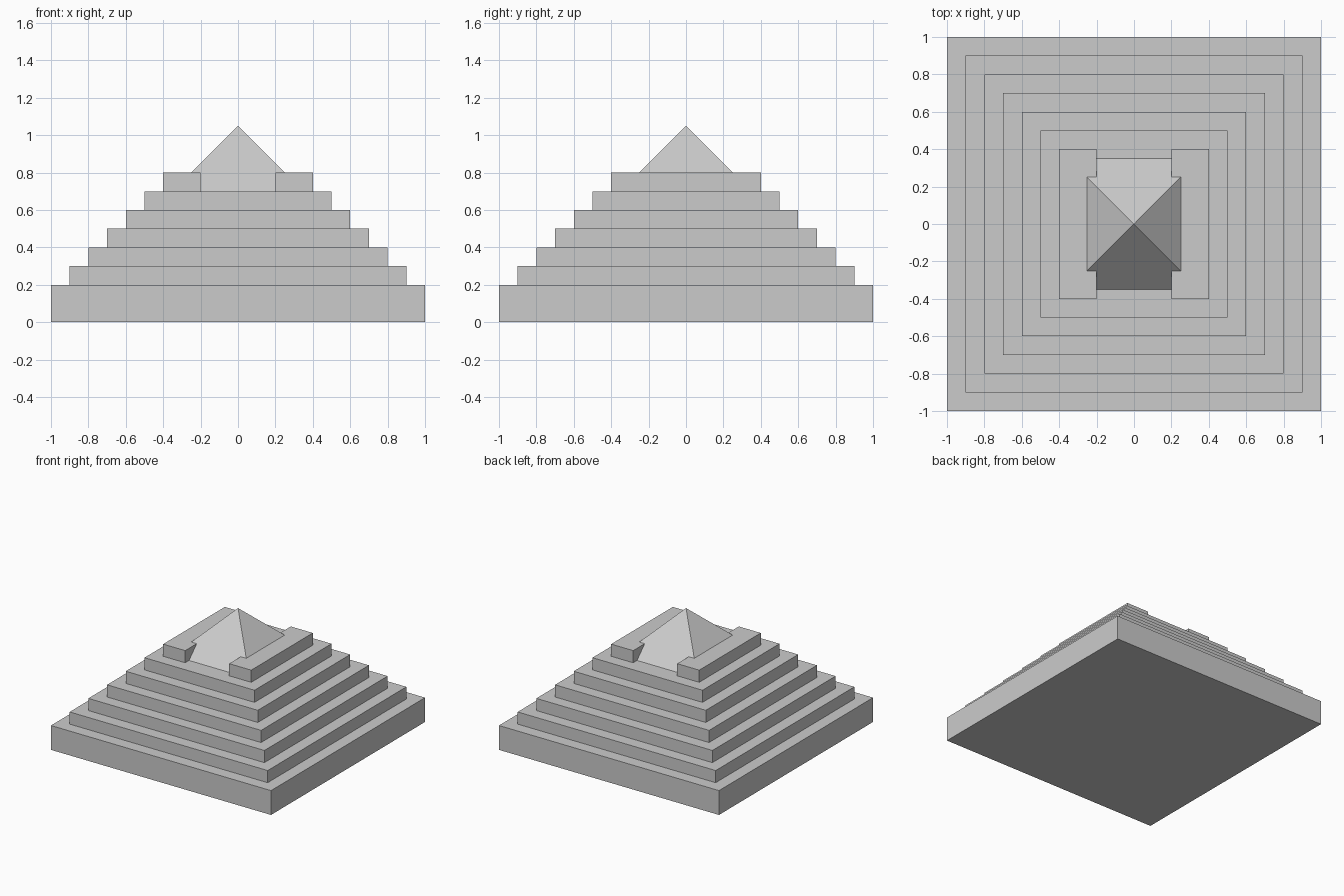
import bpy
import math

if "Cube" in bpy.data.objects:
    bpy.data.objects.remove(bpy.data.objects["Cube"])


def box(name, x0, x1, y0, y1, z0, z1):
    bpy.ops.mesh.primitive_cube_add(
        size=1, location=((x0 + x1) / 2, (y0 + y1) / 2, (z0 + z1) / 2))
    ob = bpy.context.object
    ob.name = name
    ob.scale = (x1 - x0, y1 - y0, z1 - z0)
    bpy.ops.object.transform_apply(location=False, rotation=False, scale=True)
    return ob


# Thick base slab and five thinner steps, each 0.1 narrower per side
box("base_slab", -1, 1, -1, 1, 0, 0.2)
for i in range(1, 6):
    h = 1 - 0.1 * i
    box(f"step_{i}", -h, h, -h, h, 0.1 + 0.1 * i, 0.2 + 0.1 * i)

# Top step, split by a central channel open at front and back
for name, x0, x1 in (("top_step_left", -0.4, -0.2), ("top_step_right", 0.2, 0.4)):
    box(name, x0, x1, -0.4, 0.4, 0.7, 0.8)

# Four-sided capstone sitting in the channel, 45 degree faces
bpy.ops.mesh.primitive_cone_add(
    vertices=4, radius1=0.35 * math.sqrt(2), radius2=0, depth=0.35,
    location=(0, 0, 0.875), rotation=(0, 0, math.pi / 4))
bpy.context.object.name = "capstone_pyramid"
bpy.ops.object.transform_apply(location=False, rotation=True, scale=False)
